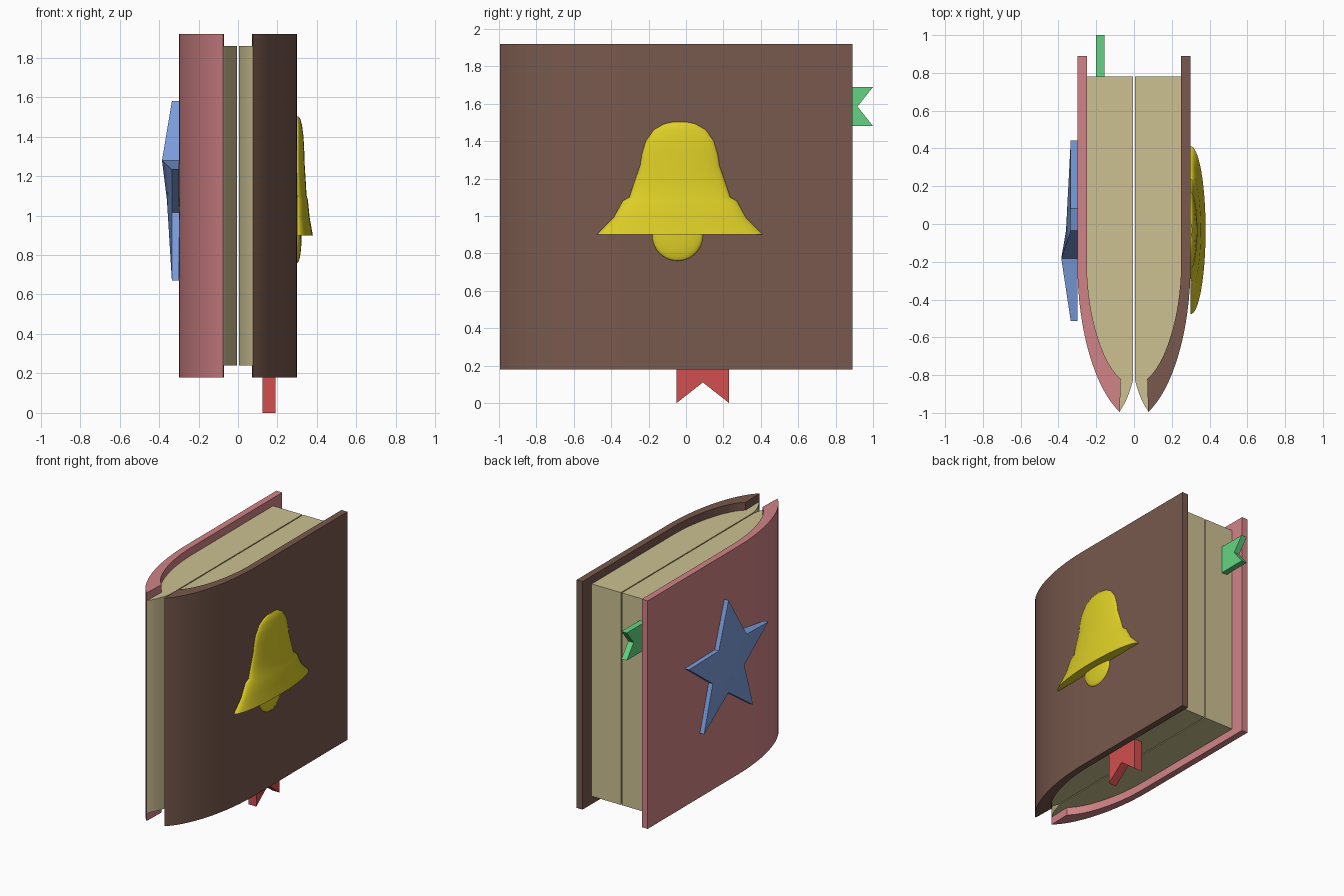
import bpy, bmesh, math
from mathutils import Vector

if "Cube" in bpy.data.objects:
    bpy.data.objects.remove(bpy.data.objects["Cube"])


def material(name, rgb):
    lin = [((c / 255 + 0.055) / 1.055) ** 2.4 for c in rgb]
    m = bpy.data.materials.new(name)
    m.diffuse_color = (*lin, 1)
    m.use_nodes = True
    m.node_tree.nodes["Principled BSDF"].inputs["Base Color"].default_value = m.diffuse_color
    return m


PINK = material("pink cover", (208, 131, 134))
BROWN = material("brown cover", (120, 89, 77))
PAPER = material("cream paper", (204, 192, 145))
YELLOW = material("yellow", (222, 207, 38))
BLUE = material("blue", (122, 156, 218))
RED = material("red", (210, 78, 78))
GREEN = material("green", (100, 212, 130))


def finish(name, bm, mat, angle=35):
    bmesh.ops.recalc_face_normals(bm, faces=bm.faces)
    me = bpy.data.meshes.new(name)
    bm.to_mesh(me)
    bm.free()
    me.materials.append(mat)
    ob = bpy.data.objects.new(name, me)
    bpy.context.collection.objects.link(ob)
    bpy.ops.object.select_all(action='DESELECT')
    ob.select_set(True)
    bpy.context.view_layer.objects.active = ob
    bpy.ops.object.shade_smooth_by_angle(angle=math.radians(angle))
    return ob


def prism(name, pts, vec, mat):
    """Extrude a flat outline along a vector."""
    bm = bmesh.new()
    face = bm.faces.new([bm.verts.new(p) for p in pts])
    res = bmesh.ops.extrude_face_region(bm, geom=[face], use_keep_orig=True)
    moved = [v for v in res["geom"] if isinstance(v, bmesh.types.BMVert)]
    bmesh.ops.translate(bm, verts=moved, vec=vec)
    return finish(name, bm, mat)


def bezier(p0, p1, p2, p3, n=16):
    p0, p1, p2, p3 = map(Vector, (p0, p1, p2, p3))
    return [tuple(p0 * (1 - t) ** 3 + p1 * 3 * t * (1 - t) ** 2
                  + p2 * 3 * t * t * (1 - t) + p3 * t ** 3)
            for t in (i / n for i in range(n + 1))]


# Curved covers and page blocks, one per side
outer = bezier((0.30, -0.2), (0.30, -0.58), (0.20, -0.88), (0.075, -0.995))
inner = bezier((0.25, -0.2), (0.25, -0.5), (0.16, -0.75), (0.07, -0.82))
fold = bezier((0.075, -0.99), (0.045, -0.95), (0.02, -0.89), (0.004, -0.82), 8)
cover = [(0.30, 0.89)] + outer + inner[::-1] + [(0.25, 0.89)]
pages = [(0.25, 0.78)] + inner + fold + [(0.004, 0.78)]
for side, s, mat in (("left", -1, PINK), ("right", 1, BROWN)):
    prism(side + "_cover", [(s * x, y, 0.18) for x, y in cover], (0, 0, 1.74), mat)
    prism(side + "_pages", [(s * x, y, 0.24) for x, y in pages], (0, 0, 1.62), PAPER)

# Notched bookmarks
prism("bottom_bookmark",
      [(0.125, y, z) for y, z in ((-0.05, 0.3), (-0.05, 0), (0.09, 0.11), (0.23, 0), (0.23, 0.3))],
      (0.065, 0, 0), RED)
prism("back_bookmark",
      [(-0.2, y, z) for y, z in ((0.7, 1.48), (1.0, 1.48), (0.917, 1.585), (1.0, 1.69), (0.7, 1.69))],
      (0.045, 0, 0), GREEN)

# Raised star on the left cover, with one high inner corner
bm = bmesh.new()
cy, cz = -0.035, 1.077
centre = bm.verts.new((-0.36, cy, cz))
front, back = [], []
for i in range(10):
    a = i * math.pi / 5
    r = 0.503 if i % 2 == 0 else 0.2
    x = -0.335
    if i == 1:
        r, x = 0.25, -0.385
    y, z = cy - r * math.sin(a), cz + r * math.cos(a)
    front.append(bm.verts.new((x, y, z)))
    back.append(bm.verts.new((-0.299, y, z)))
for i in range(10):
    j = (i + 1) % 10
    bm.faces.new((centre, front[i], front[j]))
    bm.faces.new((front[i], back[i], back[j], front[j]))
bm.faces.new(back)
finish("star", bm, BLUE, 40)

# Flattened half bell on the right cover
profile = [(0.04, 1.502), (0.085, 1.492), (0.14, 1.46), (0.182, 1.40), (0.203, 1.33),
           (0.212, 1.27), (0.24, 1.19), (0.27, 1.10), (0.305, 1.08), (0.355, 0.99), (0.445, 0.90)]
bm = bmesh.new()
N = 32
rings = []
for r, z in profile:
    rings.append([bm.verts.new((0.299 + 0.18 * r * math.sin(math.pi * k / N),
                                -0.033 - r * math.cos(math.pi * k / N), z))
                  for k in range(N + 1)])
for a, b in zip(rings, rings[1:]):
    for k in range(N):
        bm.faces.new((a[k], a[k + 1], b[k + 1], b[k]))
    bm.faces.new((a[0], b[0], b[N], a[N]))
bm.faces.new(rings[0])
bm.faces.new(rings[-1])
finish("bell", bm, YELLOW)

# Bell clapper
bm = bmesh.new()
bmesh.ops.create_uvsphere(bm, u_segments=24, v_segments=16, radius=1)
bmesh.ops.scale(bm, verts=bm.verts, vec=(0.022, 0.135, 0.135))
bmesh.ops.translate(bm, verts=bm.verts, vec=(0.3, -0.045, 0.895))
finish("bell_clapper", bm, YELLOW)
